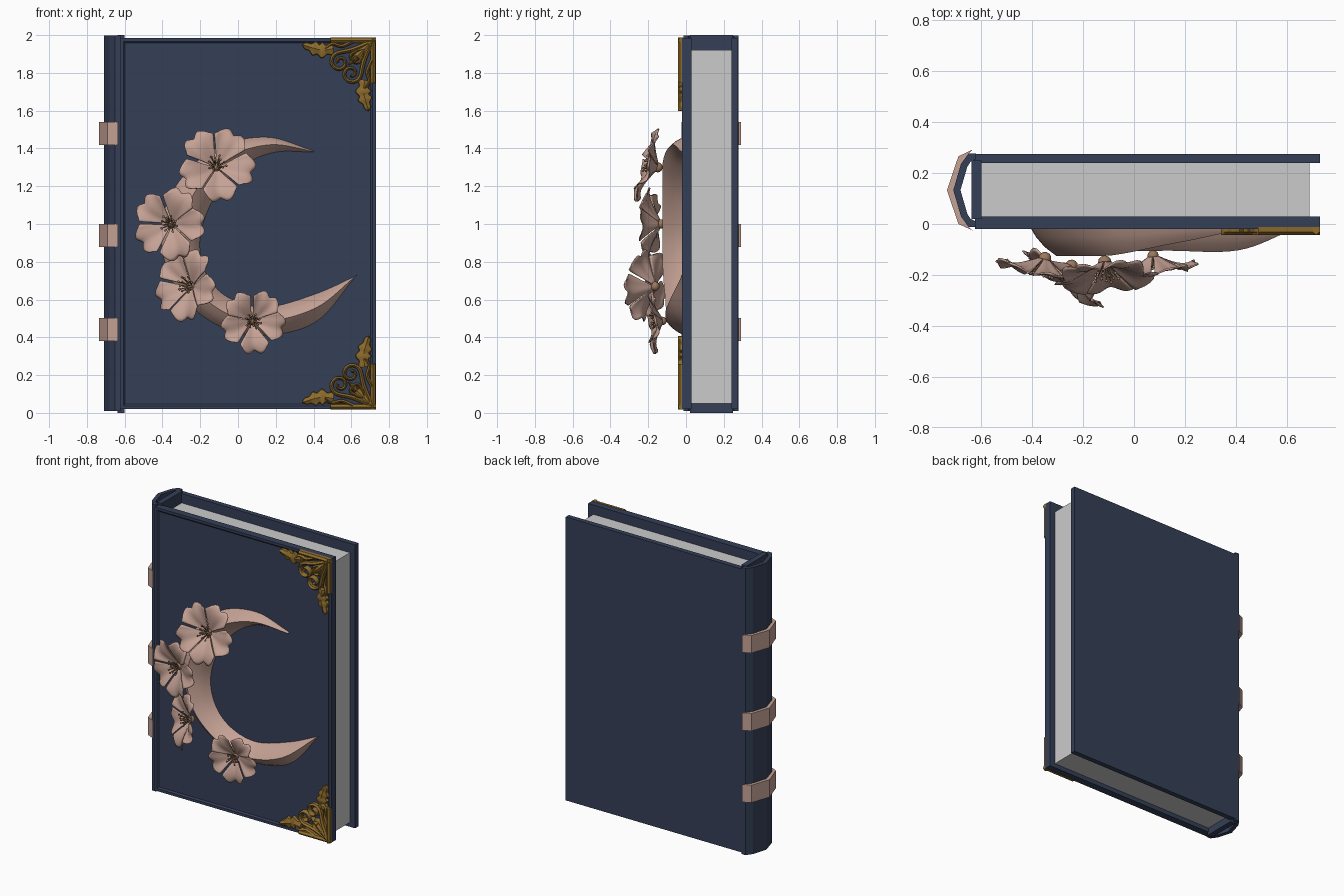
import bpy, bmesh, random
from math import sin, cos, pi, radians
from mathutils import Vector, Matrix

if "Cube" in bpy.data.objects:
    bpy.data.objects.remove(bpy.data.objects["Cube"])

random.seed(4)


def material(name, rgb):
    m = bpy.data.materials.new(name)
    m.diffuse_color = (*rgb, 1)
    m.use_nodes = True
    m.node_tree.nodes["Principled BSDF"].inputs["Base Color"].default_value = m.diffuse_color
    return m


NAVY = material("navy", (0.035, 0.05, 0.095))
PINK = material("rose", (0.56, 0.36, 0.30))
GOLD = material("gold", (0.27, 0.15, 0.025))
STAMEN = material("stamen", (0.33, 0.19, 0.11))


def finish(bm, name, mat=None, smooth=None, closed=True):
    if closed:
        bmesh.ops.recalc_face_normals(bm, faces=bm.faces)
    me = bpy.data.meshes.new(name)
    bm.to_mesh(me)
    bm.free()
    ob = bpy.data.objects.new(name, me)
    bpy.context.collection.objects.link(ob)
    if mat:
        me.materials.append(mat)
    if smooth:
        bpy.ops.object.select_all(action='DESELECT')
        ob.select_set(True)
        bpy.context.view_layer.objects.active = ob
        bpy.ops.object.shade_smooth_by_angle(angle=radians(smooth))
    return ob


def box_bm(lo, hi):
    lo, hi = Vector(lo), Vector(hi)
    bm = bmesh.new()
    bmesh.ops.create_cube(bm, size=1, matrix=Matrix.Translation((lo + hi) / 2) @ Matrix.Diagonal((*(hi - lo), 1)))
    return bm


def loft(bm, sections):
    """Skin closed sections in sequence and cap the ends."""
    rings = [[bm.verts.new(p) for p in s] for s in sections]
    n = len(rings[0])
    for a, b in zip(rings, rings[1:]):
        for i in range(n):
            j = (i + 1) % n
            bm.faces.new((a[i], a[j], b[j], b[i]))
    bm.faces.new(rings[0])
    bm.faces.new(rings[-1])


def prism(name, poly, z0, z1, mat):
    bm = bmesh.new()
    loft(bm, [[(x, y, z) for x, y in poly] for z in (z0, z1)])
    return finish(bm, name, mat)


def spline(pts, k=8):
    """Catmull-Rom samples through 2D points."""
    p = [Vector(q) for q in pts]
    p = [2 * p[0] - p[1]] + p + [2 * p[-1] - p[-2]]
    out = []
    for a, b, c, d in zip(p, p[1:], p[2:], p[3:]):
        for i in range(k):
            t = i / k
            out.append(0.5 * (2 * b + (c - a) * t + (2 * a - 5 * b + 4 * c - d) * t ** 2
                              + (3 * b - a - 3 * c + d) * t ** 3))
    return out + [p[-2]]


# Page block and covers
finish(box_bm((-0.60, 0.03, 0.05), (0.69, 0.24, 1.92)), "pages")
finish(box_bm((-0.635, 0.24, 0.02), (0.73, 0.275, 1.985)), "back_cover", NAVY)
bm = box_bm((-0.625, -0.02, 0.02), (0.73, 0.03, 1.985))
bm.normal_update()
front = [f for f in bm.faces if f.normal.y < -0.9]
bmesh.ops.inset_region(bm, faces=front, thickness=0.025)
bmesh.ops.inset_region(bm, faces=front, thickness=0.014, depth=-0.009)
finish(bm, "front_cover", NAVY)

# Spine shell, its inner lining and three raised bands
spine = [(-0.62, -0.012), (-0.65, -0.012), (-0.68, 0.03), (-0.71, 0.133),
         (-0.68, 0.236), (-0.65, 0.277), (-0.62, 0.277)]
inner = [(-0.62, 0.255), (-0.642, 0.245), (-0.655, 0.225), (-0.682, 0.133),
         (-0.655, 0.04), (-0.642, 0.02), (-0.62, 0.01)]
prism("spine", spine + inner, 0.01, 1.997, NAVY)
finish(box_bm((-0.638, 0.02, 0.0), (-0.60, 0.25, 2.0)), "spine_lining", NAVY)
band = [(-0.635, -0.025), (-0.69, 0.0), (-0.735, 0.133), (-0.69, 0.266), (-0.635, 0.292)]
for i, z in enumerate((0.38, 0.877, 1.417)):
    prism(f"spine_band_{i + 1}", band + spine[5:0:-1], z, z + 0.122, PINK)

# Crescent moon with a raised central ridge
outer = spline([(0.40, 1.388), (0.15, 1.46), (-0.12, 1.40), (-0.33, 1.20), (-0.41, 0.95),
                (-0.33, 0.66), (-0.12, 0.47), (0.12, 0.41), (0.41, 0.48), (0.63, 0.732)])
inside = spline([(0.40, 1.38), (0.20, 1.38), (0.03, 1.31), (-0.12, 1.15), (-0.20, 0.93),
                 (-0.17, 0.74), (-0.05, 0.61), (0.15, 0.56), (0.41, 0.63), (0.63, 0.728)])
bm = bmesh.new()
sections = []
for o, n in zip(outer, inside):
    h = 0.012 + 0.103 * min(1, (o - n).length / 0.19)
    sec = []
    for t, k in ((0, 0), (0.12, 0.36), (0.28, 0.7), (0.5, 1), (0.72, 0.7), (0.88, 0.36), (1, 0)):
        q = o.lerp(n, t)
        sec.append((q.x, -0.01 - h * k, q.y))
    sections.append(sec)
loft(bm, sections)
finish(bm, "crescent_moon", PINK, 28)


# Blossoms: five notched petals and a tuft of stamens
def petal(bm, R, ang, nu=10, nv=12):
    rows = []
    for i in range(nu + 1):
        u = i / nu
        row = []
        for j in range(nv + 1):
            v = 2 * j / nv - 1
            notch = 0.13 * max(0, 1 - abs(v) / 0.4) + 0.34 * abs(v) ** 3.5
            r = R * (0.06 + 0.96 * u * (1 - notch * u * u))
            w = R * v * (0.05 + 0.43 * sin(pi / 2 * u) ** 1.2) * (1 - 0.1 * u ** 4)
            h = R * (0.02 + 0.32 * sin(pi * 0.55 * u) - 0.08 * u ** 4 + 0.13 * u * v * v
                     + 0.03 * u * sin(5 * v + ang))
            row.append(bm.verts.new((r * cos(ang) - w * sin(ang), -h, r * sin(ang) + w * cos(ang))))
        rows.append(row)
    for a, b in zip(rows, rows[1:]):
        for j in range(nv):
            bm.faces.new((a[j], b[j], b[j + 1], a[j + 1]))


def blossom(i, pos, R, start, yaw, pitch):
    place = Matrix.Translation(pos) @ Matrix.Rotation(radians(yaw), 4, 'Z') @ Matrix.Rotation(radians(pitch), 4, 'X')
    bm = bmesh.new()
    for k in range(5):
        petal(bm, R, radians(start + 72 * k + random.uniform(-4, 4)))
    ob = finish(bm, f"blossom_{i}_petals", PINK, 60, closed=False)
    ob.matrix_world = place
    ob.modifiers.new("thickness", 'SOLIDIFY').thickness = 0.006

    bm = bmesh.new()
    bmesh.ops.create_uvsphere(bm, u_segments=12, v_segments=8, radius=R * 0.13)
    for k in range(15):
        a, s = k * 2.4, 0.25 * R * (0.25 + 0.75 * (k / 14) ** 0.5)
        tip = Vector((s * cos(a), -R * random.uniform(0.24, 0.36), s * sin(a)))
        rot = tip.to_track_quat('Z', 'Y').to_matrix().to_4x4()
        bmesh.ops.create_cone(bm, cap_ends=True, segments=6, radius1=0.003, radius2=0.002,
                              depth=tip.length, matrix=Matrix.Translation(tip / 2) @ rot)
        bmesh.ops.create_uvsphere(bm, u_segments=8, v_segments=6, radius=0.0062, matrix=Matrix.Translation(tip))
    ob = finish(bm, f"blossom_{i}_stamens", STAMEN, 60)
    ob.matrix_world = place


blossom(1, (-0.115, -0.15, 1.30), 0.205, 62, 4, -16)
blossom(2, (-0.35, -0.135, 1.00), 0.195, 68, -15, 0)
blossom(3, (-0.245, -0.165, 0.67), 0.195, 62, -36, -8)
blossom(4, (0.075, -0.125, 0.487), 0.172, 57, 6, 4)


# Gold filigree corners: ribbons drawn in (distance from side, distance from end)
def ribbon(bm, pts, width, place):
    sections = []
    for i, p in enumerate(pts):
        d = (pts[min(i + 1, len(pts) - 1)] - pts[max(i - 1, 0)]).normalized()
        n = Vector((-d.y, d.x))
        w = width(i / (len(pts) - 1))
        sections.append([place(p + n * w * s, y) for s, y in
                         ((-1, -0.012), (-0.9, -0.032), (0, -0.043), (0.9, -0.032), (1, -0.012))])
    loft(bm, sections)


def scroll(lead, c, r0, r1, a0, turns):
    steps = range(25)
    arc = [Vector((c[0] + (r0 + (r1 - r0) * i / 24) * cos(a0 - 2 * pi * turns * i / 24),
                   c[1] + (r0 + (r1 - r0) * i / 24) * sin(a0 - 2 * pi * turns * i / 24))) for i in steps]
    return spline(lead + [tuple(arc[0])], 6)[:-1] + arc


def taper(w0, w1):
    return lambda t: w0 + (w1 - w0) * t


def corner(name, end, sign):
    bm = bmesh.new()
    for swap in (False, True):
        def place(p, y):
            a, b = (p.y, p.x) if swap else (p.x, p.y)
            return (0.73 - a, y, end + sign * b)
        # edge strip, large scroll, small curl, side stem and lobed leaf
        ribbon(bm, [Vector((0.0145, 0)), Vector((0.0145, 0.24))], taper(0.0145, 0.0145), place)
        ribbon(bm, scroll([(0.03, 0.04), (0.062, 0.12)], (0.13, 0.19), 0.052, 0.012, pi, 1.3), taper(0.013, 0.007), place)
        ribbon(bm, scroll([(0.06, 0.06), (0.07, 0.10)], (0.105, 0.112), 0.026, 0.008, pi, 1.0), taper(0.010, 0.006), place)
        ribbon(bm, spline([(0.02, 0.12), (0.045, 0.18), (0.035, 0.23), (0.06, 0.27)]), taper(0.010, 0.009), place)
        ribbon(bm, spline([(0.058, 0.225), (0.066, 0.28), (0.056, 0.33), (0.038, 0.388)], 10),
               lambda t: 0.003 + 0.033 * sin(pi * min(1, t * 0.85 + 0.15)) ** 0.7 * (1 + 0.25 * sin(22 * t)), place)
    # diagonal drop in the middle of the corner
    ribbon(bm, spline([(0.02, 0.02), (0.06, 0.06), (0.10, 0.10), (0.145, 0.145)]),
           lambda t: 0.003 + 0.022 * sin(pi * (0.2 + 0.8 * t)), place)
    finish(bm, name, GOLD, 35)


corner("corner_ornament_top", 1.987, -1)
corner("corner_ornament_bottom", 0.018, 1)
